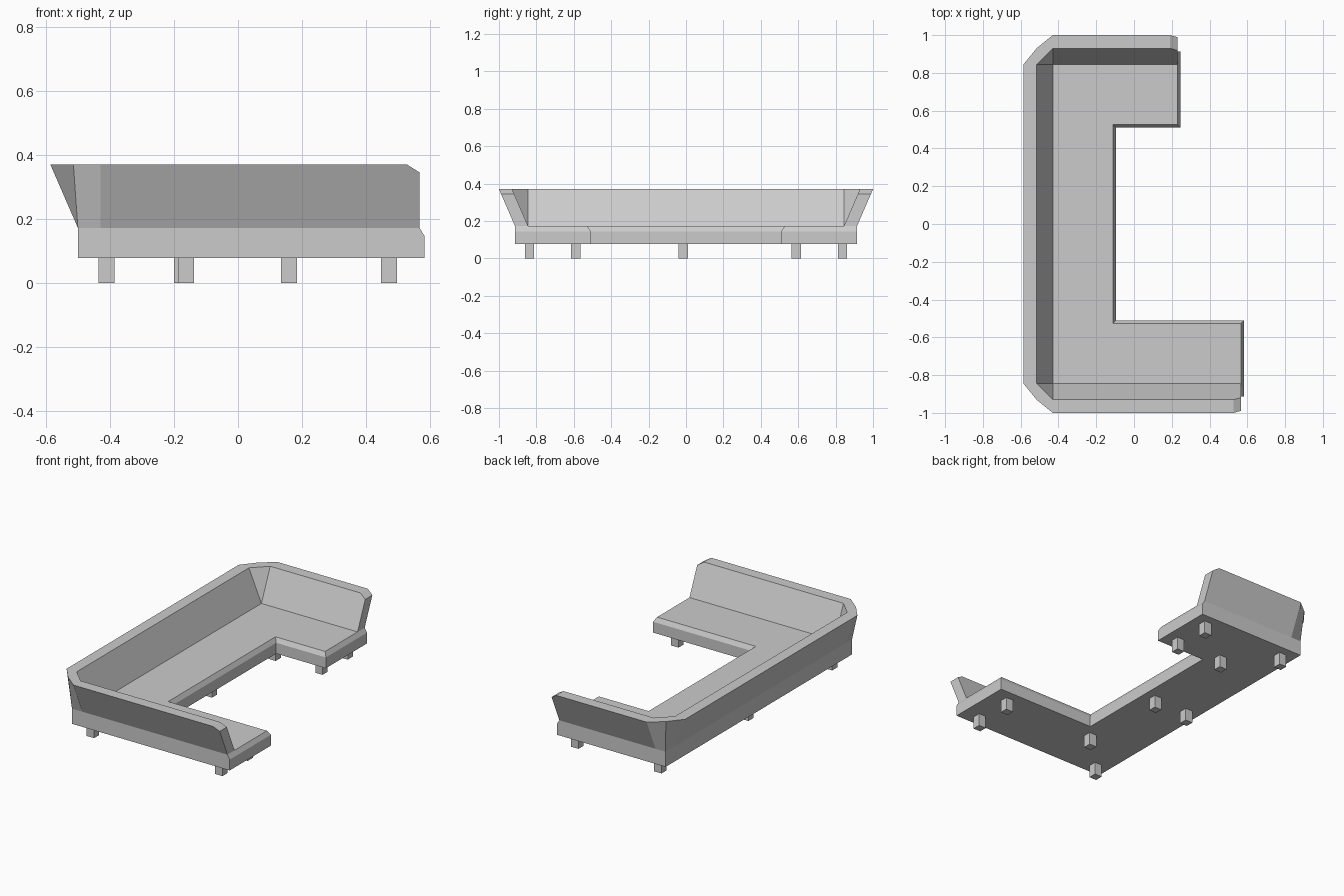
import bpy
import bmesh

cube = bpy.data.objects.get("Cube")
if cube:
    bpy.data.objects.remove(cube, do_unlink=True)

grey = bpy.data.materials.new("plain grey")
grey.use_nodes = True
colour = (0.6, 0.6, 0.6, 1)
grey.diffuse_color = colour
grey.node_tree.nodes["Principled BSDF"].inputs["Base Color"].default_value = colour

LEG_TOP, EDGE_Z, SEAT_Z, TOP_Z = 0.078, 0.145, 0.172, 0.37
BACK_X, SIDE_Y = -0.5, 0.914      # outer faces of the base
LEAN, THICK = 0.086, 0.07         # outward lean and thickness of the backrest
FRONT_END, REAR_END = 0.583, 0.246
BEVEL = 0.016


def loft(name, rings, smooth=False):
    """Skin closed rings of points in order and cap both ends."""
    bm = bmesh.new()
    loops = [[bm.verts.new(p) for p in ring] for ring in rings]
    count = len(loops[0])
    for a, b in zip(loops, loops[1:]):
        for i in range(count):
            j = (i + 1) % count
            bm.faces.new((a[i], a[j], b[j], b[i]))
    bm.faces.new(loops[0])
    bm.faces.new(loops[-1])
    bmesh.ops.recalc_face_normals(bm, faces=bm.faces)
    mesh = bpy.data.meshes.new(name)
    bm.to_mesh(mesh)
    bm.free()
    mesh.materials.append(grey)
    obj = bpy.data.objects.new(name, mesh)
    bpy.context.collection.objects.link(obj)
    return obj


# U-shaped seat with a bevel along the inner edges and arm ends
def seat_ring(z, inset):
    front, rear = FRONT_END - inset, REAR_END - inset
    inner_x, inner_y = -0.095 - inset, 0.51 + inset
    outline = [(BACK_X, -SIDE_Y), (front, -SIDE_Y), (front, -inner_y),
               (inner_x, -inner_y), (inner_x, inner_y), (rear, inner_y),
               (rear, SIDE_Y), (BACK_X, SIDE_Y)]
    return [(x, y, z) for x, y in outline]


loft("seat", [seat_ring(LEG_TOP, 0), seat_ring(EDGE_Z, 0), seat_ring(SEAT_Z, BEVEL)])


# Leaning backrest: each section is outer bottom, outer top, inner top, inner bottom
def arm_section(x, side, top=TOP_Z):
    out = LEAN * (top - SEAT_Z) / (TOP_Z - SEAT_Z)
    points = [(SIDE_Y, SEAT_Z), (SIDE_Y + out, top),
              (SIDE_Y - THICK + out, top), (SIDE_Y - THICK, SEAT_Z)]
    return [(x, side * y, z) for y, z in points]


def corner_sections(side):
    x, y = BACK_X + THICK, SIDE_Y - THICK
    bottom_in = (x, side * y, SEAT_Z)
    middle = [(BACK_X, side * SIDE_Y, SEAT_Z),
              (BACK_X - 0.014, side * (SIDE_Y + 0.018), TOP_Z),
              (x - LEAN / 2, side * (y + LEAN / 2), TOP_Z), bottom_in]
    spine = [(BACK_X, side * y, SEAT_Z), (BACK_X - LEAN, side * y, TOP_Z),
             (x - LEAN, side * y, TOP_Z), bottom_in]
    return [arm_section(x, side), middle, spine]


def arm_end(end, side):
    x = end - BEVEL
    return [arm_section(x, side, TOP_Z - 0.025), arm_section(x - 0.04, side)]


sections = arm_end(FRONT_END, -1) + corner_sections(-1)
sections += (arm_end(REAR_END, 1) + corner_sections(1))[::-1]
backrest = loft("backrest", sections)

# Merge the shared inner corner points
bm = bmesh.new()
bm.from_mesh(backrest.data)
bmesh.ops.remove_doubles(bm, verts=bm.verts, dist=0.0005)
bmesh.ops.recalc_face_normals(bm, faces=bm.faces)
bm.to_mesh(backrest.data)
bm.free()


# Short square legs
def leg(x, y, half=0.025):
    square = [(-half, -half), (half, -half), (half, half), (-half, half)]
    loft("leg", [[(x + a, y + b, z) for a, b in square] for z in (0, LEG_TOP)])


for side, arm_x in ((-1, 0.472), (1, 0.16)):
    leg(-0.41, side * 0.837)
    leg(arm_x, side * 0.837)
    leg(-0.162, side * 0.59)
    leg(arm_x, side * 0.59)
for x in (-0.41, -0.175):
    leg(x, -0.015)
